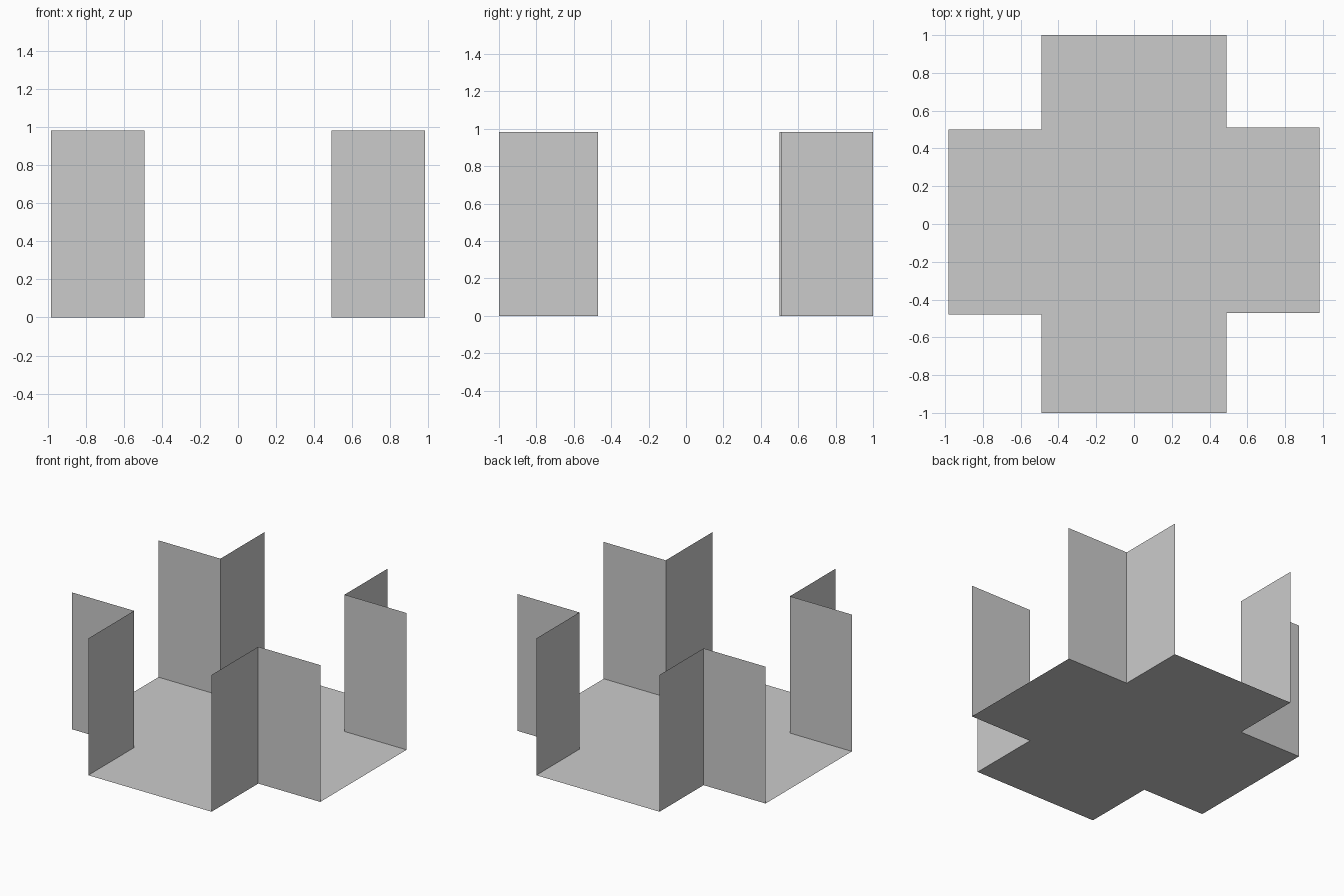
import bpy

if "Cube" in bpy.data.objects:
    bpy.data.objects.remove(bpy.data.objects["Cube"])

X_IN, X_OUT, Y_OUT, HEIGHT = 0.49, 0.983, 1.0, 0.983

# Inner corners of the cross, counter-clockwise from back right: name, x side, y side, y position
CORNERS = [
    ("back_right", 1, 1, 0.51),
    ("back_left", -1, 1, 0.50),
    ("front_left", -1, -1, -0.48),
    ("front_right", 1, -1, -0.47),
]


def sheet(name, verts, faces):
    mesh = bpy.data.meshes.new(name)
    mesh.from_pydata(verts, [], faces)
    mesh.update()
    obj = bpy.data.objects.new(name, mesh)
    bpy.context.collection.objects.link(obj)
    return obj


outline = []
for name, sx, sy, y in CORNERS:
    # Path along one notch: side arm end, inner corner, front/back arm end
    path = [(sx * X_OUT, y), (sx * X_IN, y), (sx * X_IN, sy * Y_OUT)]
    if sx * sy < 0:
        path.reverse()
    outline += path

    # Pair of thin walls folded around the inner corner
    verts = [(px, py, z) for z in (0, HEIGHT) for px, py in path]
    sheet(name + "_corner_wall", verts, [(0, 1, 4, 3), (1, 2, 5, 4)])

# Cross-shaped floor
sheet("cross_floor", [(px, py, 0) for px, py in outline], [tuple(range(len(outline)))])
